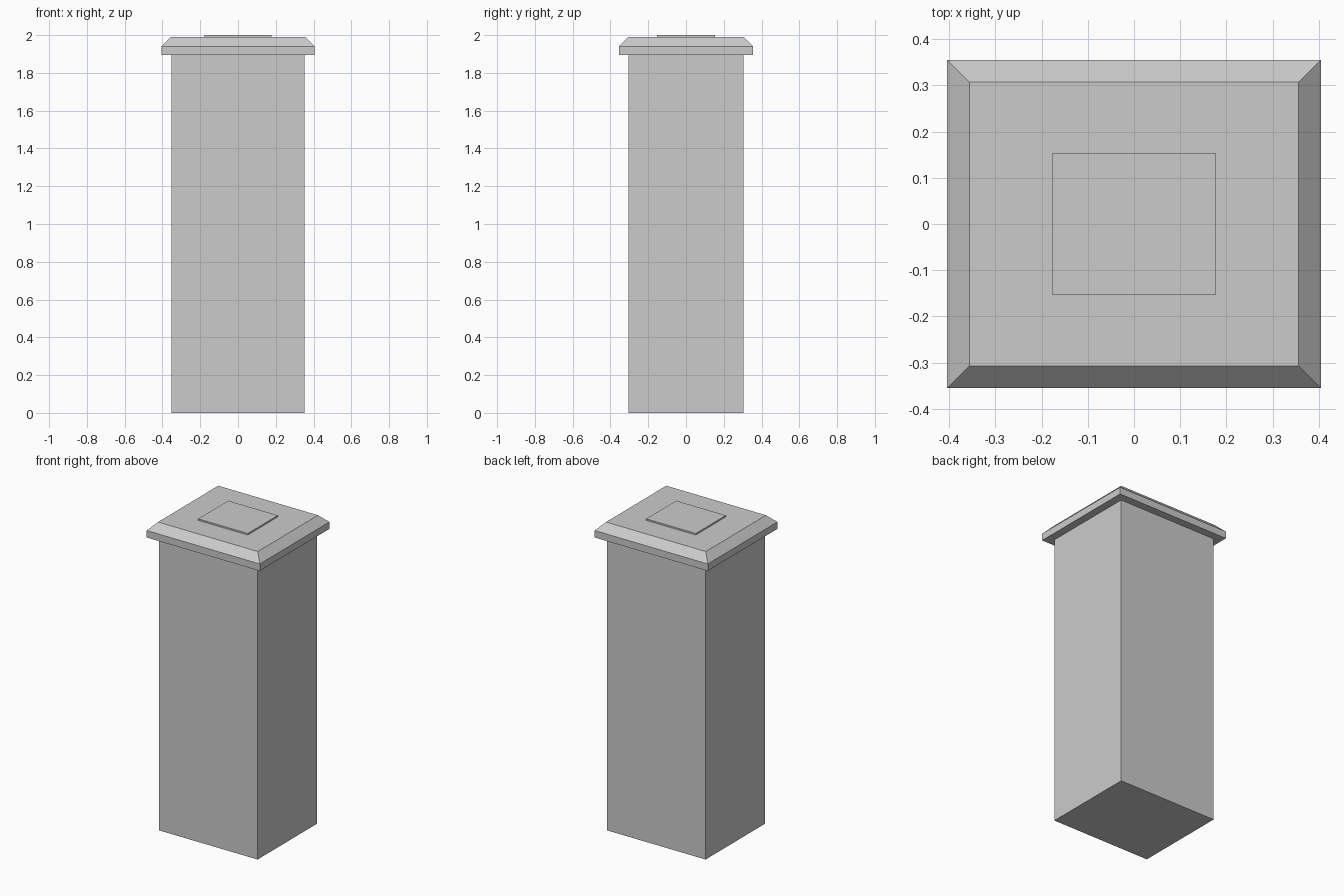
import bpy, bmesh

if "Cube" in bpy.data.objects:
    bpy.data.objects.remove(bpy.data.objects["Cube"])


def stacked_block(name, rings):
    """Closed rectangular solid lofted through (half_x, half_y, z) rings."""
    bm = bmesh.new()
    loops = [[bm.verts.new((sx * hx, sy * hy, z))
              for sx, sy in ((-1, -1), (1, -1), (1, 1), (-1, 1))]
             for hx, hy, z in rings]
    for low, high in zip(loops, loops[1:]):
        for i in range(4):
            j = (i + 1) % 4
            bm.faces.new((low[i], low[j], high[j], high[i]))
    bm.faces.new(loops[0][::-1])
    bm.faces.new(loops[-1])
    mesh = bpy.data.meshes.new(name)
    bm.to_mesh(mesh)
    bm.free()
    obj = bpy.data.objects.new(name, mesh)
    bpy.context.collection.objects.link(obj)
    return obj


# Tall main body
stacked_block("pillar_body", [(0.353, 0.304, 0), (0.353, 0.304, 1.896)])

# Overhanging cap with chamfered top edge
stacked_block("cap", [(0.404, 0.355, 1.896), (0.404, 0.355, 1.941),
                      (0.356, 0.307, 1.99)])

# Thin raised plate on the cap
stacked_block("top_plate", [(0.177, 0.153, 1.99), (0.177, 0.153, 2.0)])
